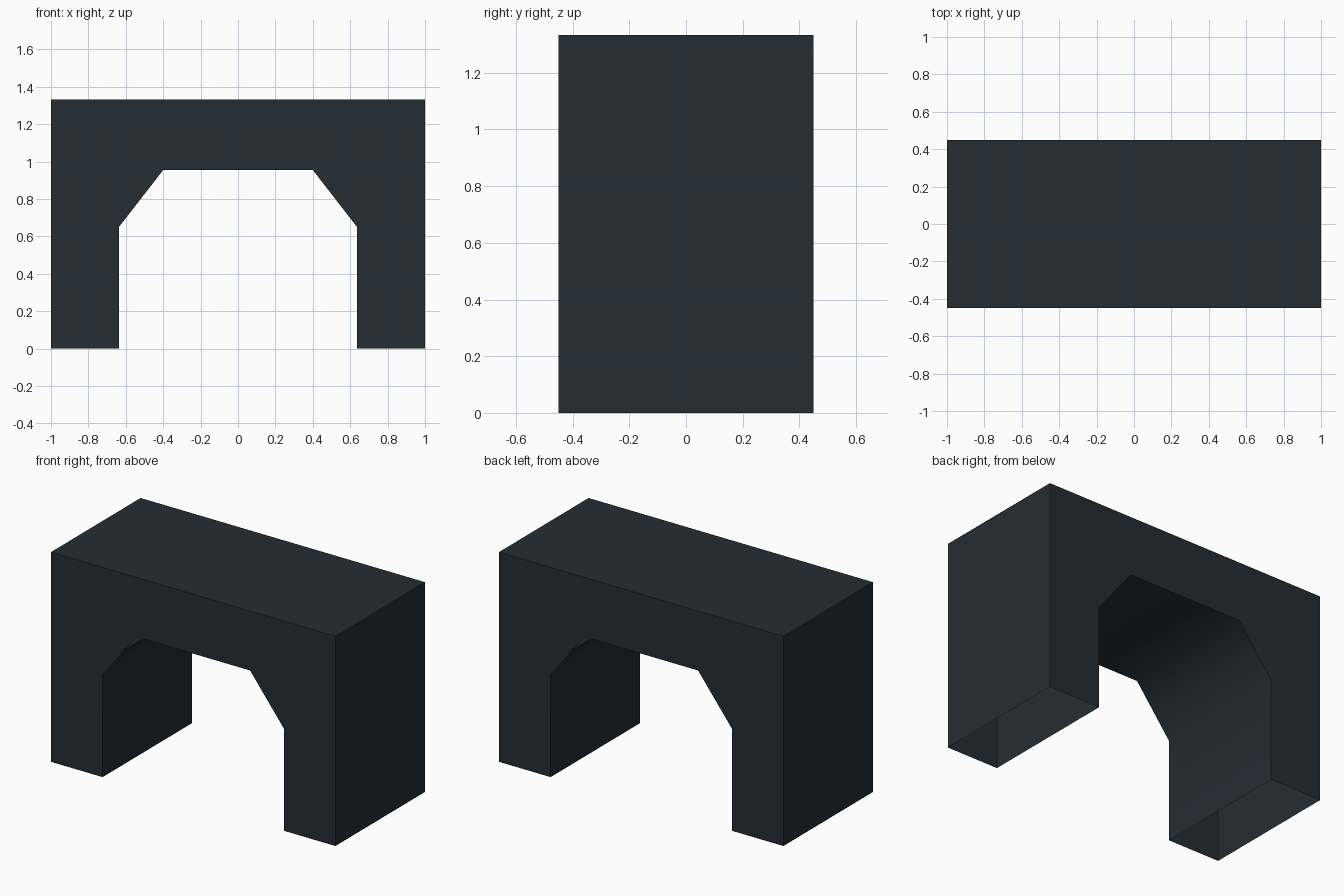
import bpy, bmesh, math

if "Cube" in bpy.data.objects:
    bpy.data.objects.remove(bpy.data.objects["Cube"])

# Single dark slate colour
mat = bpy.data.materials.new("dark_slate")
mat.diffuse_color = (0.0175, 0.027, 0.036, 1)
mat.use_nodes = True
mat.node_tree.nodes["Principled BSDF"].inputs["Base Color"].default_value = mat.diffuse_color

D = 0.45      # half depth
H = 1.333     # height

# Right half of the arch outline (x, z), outer foot to inner crown
half = [(1.0, 0), (1.0, H)]
inner = [(0.40, 0.955), (0.637, 0.65), (0.637, 0)]
outline = ([(-x, z) for x, z in half] + half[::-1]
           + inner[::-1] + [(-x, z) for x, z in inner])

bm = bmesh.new()
front = [bm.verts.new((x, -D, z)) for x, z in outline]
back = [bm.verts.new((x, D, z)) for x, z in outline]
bm.faces.new(front)
bm.faces.new(back[::-1])

# Walls around the outline; the undersides of the feet stay open
n = len(outline)
for i in range(n):
    j = (i + 1) % n
    if outline[i][1] == 0 and outline[j][1] == 0:
        continue
    bm.faces.new((front[i], back[i], back[j], front[j]))
bmesh.ops.recalc_face_normals(bm, faces=bm.faces)
# Make sure the top faces up
top = max(bm.faces, key=lambda f: f.calc_center_median().z)
if top.normal.z < 0:
    bmesh.ops.reverse_faces(bm, faces=bm.faces)

mesh = bpy.data.meshes.new("arch_block")
bm.to_mesh(mesh)
bm.free()
mesh.materials.append(mat)
arch = bpy.data.objects.new("arch_block", mesh)
bpy.context.collection.objects.link(arch)

# Tunnel lining is smooth, outer corners stay sharp
bpy.context.view_layer.objects.active = arch
arch.select_set(True)
bpy.ops.object.shade_smooth_by_angle(angle=math.radians(60))
